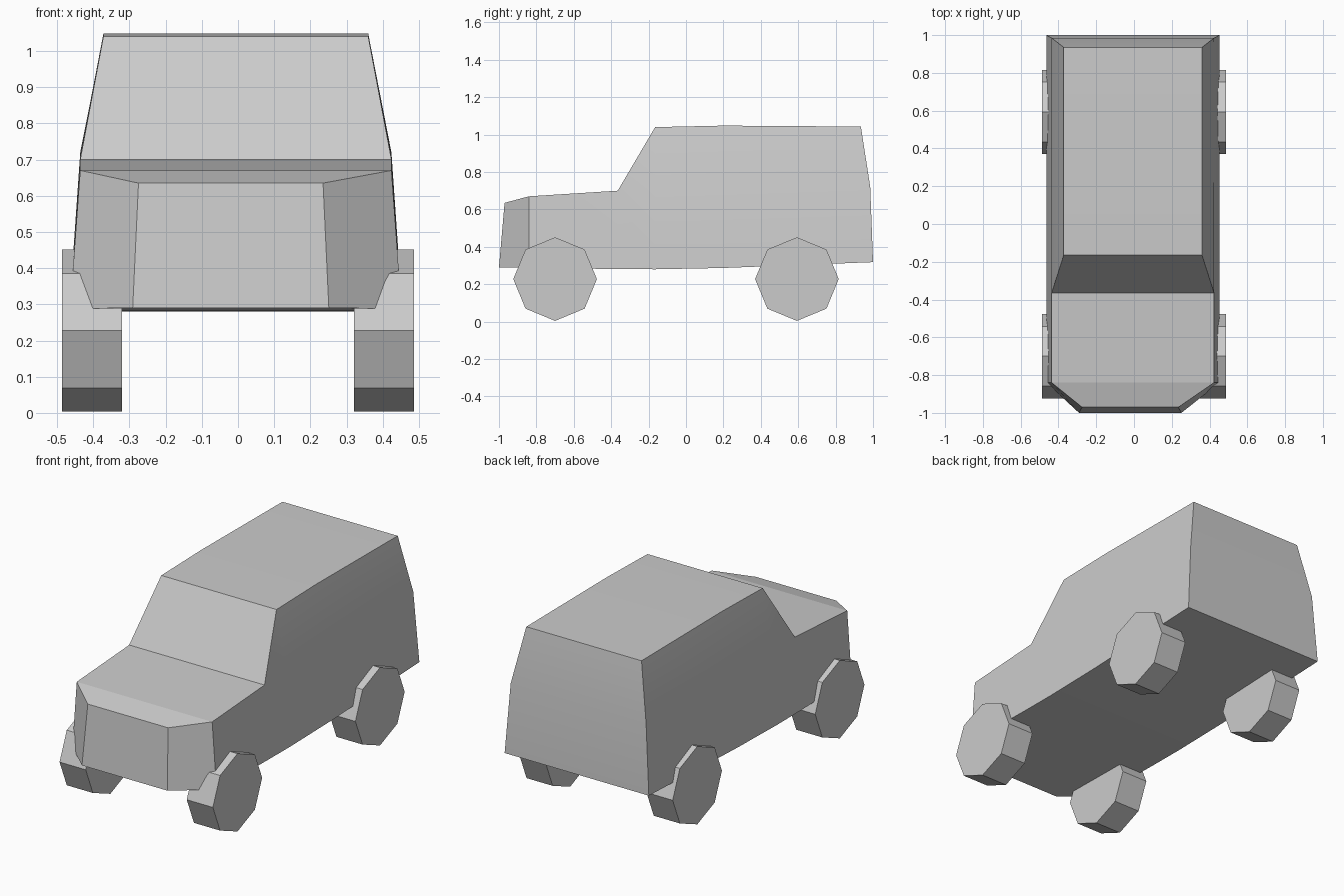
import bpy, bmesh
from math import pi, radians

if "Cube" in bpy.data.objects:
    bpy.data.objects.remove(bpy.data.objects["Cube"])


def finish(bm, name):
    bmesh.ops.recalc_face_normals(bm, faces=bm.faces)
    mesh = bpy.data.meshes.new(name)
    bm.to_mesh(mesh)
    bm.free()
    obj = bpy.data.objects.new(name, mesh)
    bpy.context.collection.objects.link(obj)
    return obj


# Body: cross-sections from nose to tail, each (centre x, sill, belt, roof)
# with points given as (y, z, half width)
nose, wing, cowl = (-0.97, 0.635, 0.255), (-0.84, 0.67, 0.430), (-0.365, 0.70, 0.430)
sections = [
    (-0.020, (-1.0, 0.29, 0.271), nose, nose),
    (-0.006, (-0.84, 0.288, 0.458), wing, wing),
    (-0.006, (-0.365, 0.281, 0.458), cowl, cowl),
    (-0.006, (-0.165, 0.28, 0.458), (-0.165, 0.71, 0.430), (-0.165, 1.04, 0.366)),
    (-0.006, (0.2, 0.287, 0.458), (0.2, 0.715, 0.430), (0.2, 1.048, 0.366)),
    (-0.006, (1.0, 0.318, 0.458), (0.985, 0.72, 0.430), (0.935, 1.043, 0.366)),
]

bm = bmesh.new()
cache = {}


def vert(co):
    if co not in cache:
        cache[co] = bm.verts.new(co)
    return cache[co]


def face(verts):
    unique = list(dict.fromkeys(verts))
    if len(unique) > 2:
        bm.faces.new(unique)


rings = []
for cx, *pts in sections:
    left = [vert((cx - w, y, z)) for y, z, w in pts]
    right = [vert((cx + w, y, z)) for y, z, w in reversed(pts)]
    rings.append(left + right)
for a, b in zip(rings, rings[1:]):
    for i in range(6):
        j = (i + 1) % 6
        face([a[i], a[j], b[j], b[i]])
for r in (rings[0], rings[-1]):
    face([r[0], r[1], r[4], r[5]])
    face([r[1], r[2], r[3], r[4]])

body = finish(bm, "body")
bpy.context.view_layer.objects.active = body
body.select_set(True)
bpy.ops.object.shade_smooth_by_angle(angle=radians(10))
body.select_set(False)

# Wheels: flat-shaded octagonal cylinders with a vertex at the top
for side, x in (("left", -0.404), ("right", 0.404)):
    for end, y in (("front", -0.70), ("rear", 0.593)):
        bpy.ops.mesh.primitive_cylinder_add(
            vertices=8, radius=0.2235, depth=0.166,
            location=(x, y, 0.2275), rotation=(0, pi / 2, 0))
        bpy.context.object.name = f"{end}_{side}_wheel"
